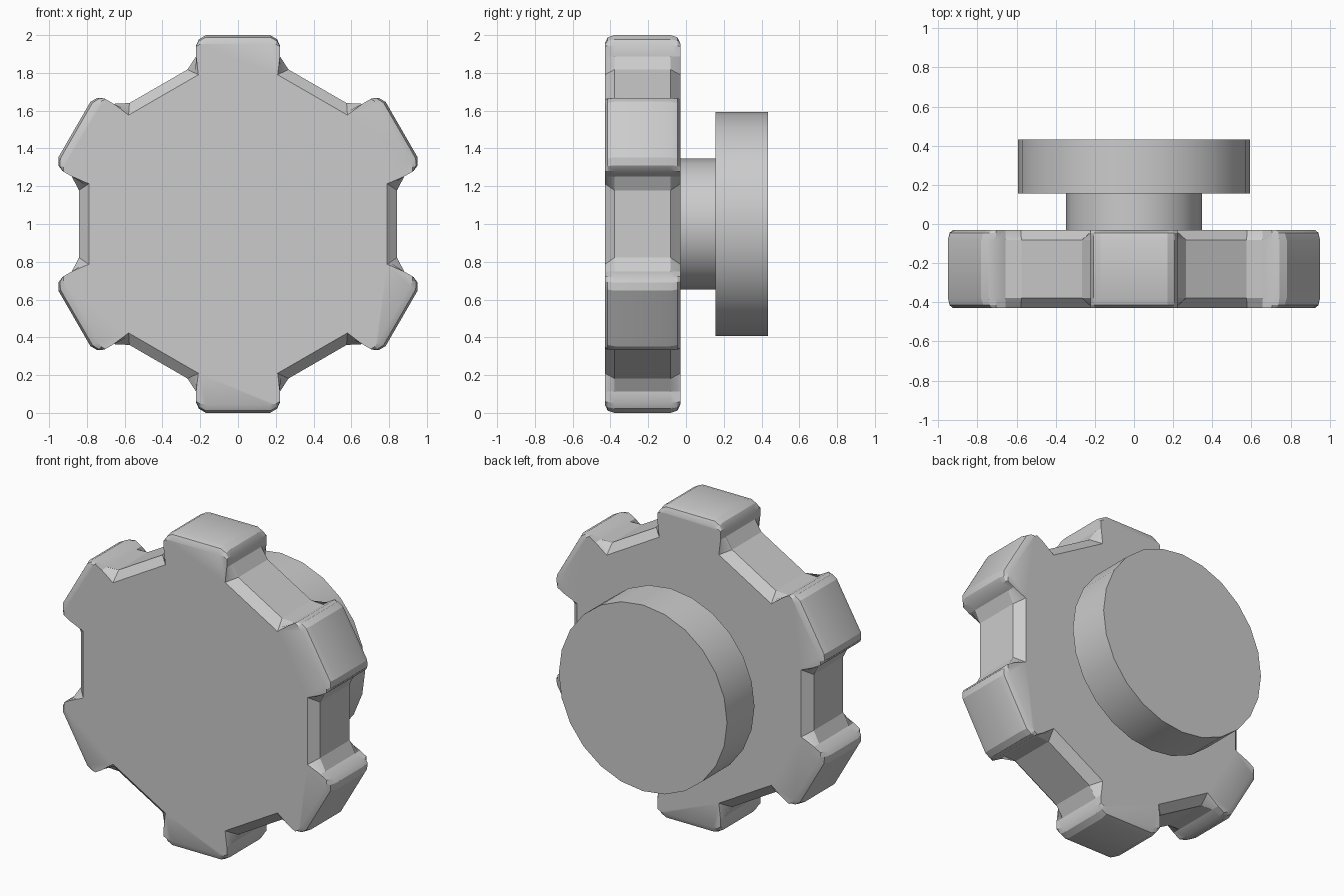
import bpy, bmesh
from math import sin, cos, pi, radians

if "Cube" in bpy.data.objects:
    bpy.data.objects.remove(bpy.data.objects["Cube"])


def finish(name, bm, angle):
    bmesh.ops.recalc_face_normals(bm, faces=bm.faces[:])
    mesh = bpy.data.meshes.new(name)
    bm.to_mesh(mesh)
    bm.free()
    obj = bpy.data.objects.new(name, mesh)
    bpy.context.collection.objects.link(obj)
    bpy.ops.object.select_all(action='DESELECT')
    obj.select_set(True)
    bpy.context.view_layer.objects.active = obj
    bpy.ops.object.shade_smooth_by_angle(angle=radians(angle))
    return obj


def ring(bm, half, y):
    # half: (tangent, radius) points of half a tooth, tip to valley
    tooth = [(-t, r) for t, r in reversed(half)] + list(half)
    verts = []
    for k in range(6):
        a = pi / 2 - k * pi / 3
        for t, r in tooth:
            verts.append(bm.verts.new((r * cos(a) + t * sin(a), y,
                                       1 + r * sin(a) - t * cos(a))))
    return verts


# Toothed wheel: face outline, rounding step, full outline, then mirrored
face = [(.17, .955), (.2, .952), (.222, .94), (.222, .888), (.21, .79)]
step = [(.17, .988), (.205, .97), (.222, .943), (.222, .888), (.226, .798)]
full = [(.17, 1.0), (.207, .978), (.222, .945), (.222, .888), (.267, .818)]
layers = [(face, -.43), (step, -.415), (full, -.378),
          (full, -.082), (step, -.045), (face, -.03)]
bm = bmesh.new()
rings = [ring(bm, half, y) for half, y in layers]
for a, b in zip(rings, rings[1:]):
    n = len(a)
    for i in range(n):
        j = (i + 1) % n
        bm.faces.new((a[i], a[j], b[j], b[i]))
bm.faces.new(rings[0])
bm.faces.new(rings[-1])
finish("toothed_wheel", bm, 25)


# Stem and round cap behind the wheel
def disc(name, radius, y0, y1, sides):
    bm = bmesh.new()
    loops = [[bm.verts.new((radius * cos(2 * pi * i / sides), y,
                            1 + radius * sin(2 * pi * i / sides)))
              for i in range(sides)] for y in (y0, y1)]
    for i in range(sides):
        j = (i + 1) % sides
        bm.faces.new((loops[0][i], loops[0][j], loops[1][j], loops[1][i]))
    for loop in loops:
        bm.faces.new(loop)
    finish(name, bm, 30)


disc("stem", .348, -.05, .16, 16)
disc("round_cap", .592, .157, .433, 24)
